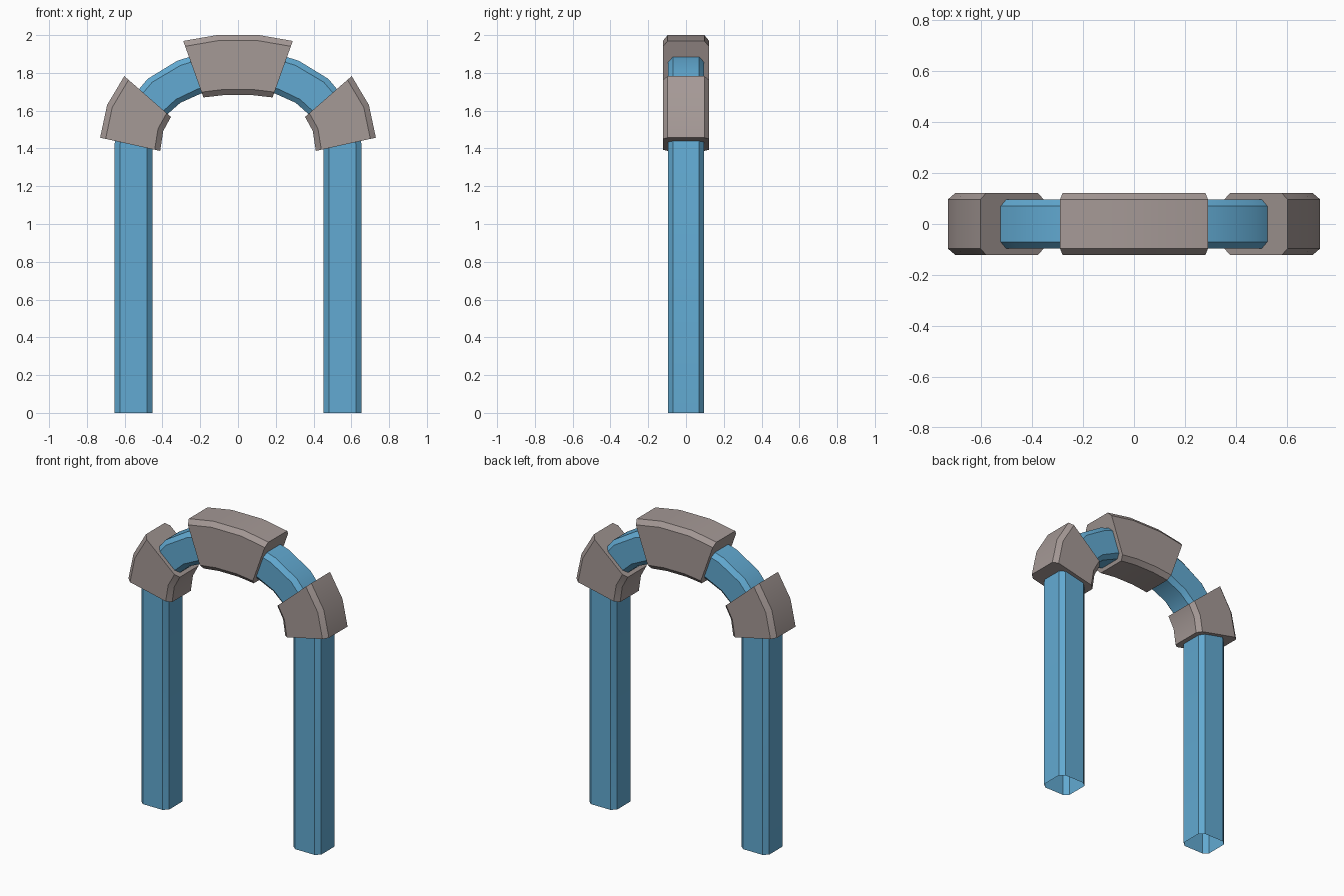
import bpy, bmesh
from math import sin, cos, radians, sqrt

cube = bpy.data.objects.get("Cube")
if cube:
    bpy.data.objects.remove(cube, do_unlink=True)


def material(name, rgb):
    mat = bpy.data.materials.new(name)
    mat.use_nodes = True
    mat.diffuse_color = (*rgb, 1)
    mat.node_tree.nodes["Principled BSDF"].inputs["Base Color"].default_value = (*rgb, 1)
    return mat


BLUE = material("painted blue", (0.122, 0.402, 0.645))
STONE = material("warm grey stone", (0.376, 0.319, 0.305))


def loft(name, outer, inner, half, flat, cut, mat, capped):
    """Sweep a chamfered rectangle along matching outer and inner (x, z) outlines."""
    bm = bmesh.new()
    rings = []
    for (ox, oz), (ix, iz) in zip(outer, inner):
        length = sqrt((ix - ox) ** 2 + (iz - oz) ** 2)
        c = cut / length
        section = [(0, -flat), (c, -half), (1 - c, -half), (1, -flat),
                   (1, flat), (1 - c, half), (c, half), (0, flat)]
        rings.append([bm.verts.new((ox + (ix - ox) * t, y, oz + (iz - oz) * t))
                      for t, y in section])
    for a, b in zip(rings, rings[1:]):
        for i in range(8):
            j = (i + 1) % 8
            bm.faces.new((a[i], a[j], b[j], b[i]))
    if capped:
        bm.faces.new(rings[0])
        bm.faces.new(rings[-1])
    bmesh.ops.recalc_face_normals(bm, faces=bm.faces)
    mesh = bpy.data.meshes.new(name)
    bm.to_mesh(mesh)
    bm.free()
    mesh.materials.append(mat)
    obj = bpy.data.objects.new(name, mesh)
    bpy.context.collection.objects.link(obj)
    bpy.ops.object.select_all(action='DESELECT')
    bpy.context.view_layer.objects.active = obj
    obj.select_set(True)
    bpy.ops.object.shade_smooth_by_angle(angle=radians(30))
    return obj


def mirrored(points):
    return [(-x, z) for x, z in points]


# Two posts joined by a flattened round arch, hollow and open at the feet
SPRING = 1.42


def arch_outline(a, b):
    arc = []
    for k in range(11):
        s, c = sin(radians(18 * k)), cos(radians(18 * k))
        r = 1 / sqrt((c / a) ** 2 + (s / b) ** 2)
        arc.append((r * c, SPRING + r * s))
    return [(a, 0)] + arc + [(-a, 0)]


loft("arch_frame", arch_outline(0.655, 0.51), arch_outline(0.453, 0.30),
     0.096, 0.07, 0.03, BLUE, False)

# Keystone at the crown
key_outer = [(0.29, 1.969), (0.112, 2.0)]
key_inner = [(0.183, 1.67), (0.07, 1.683)]
loft("keystone", key_outer + mirrored(key_outer[::-1]),
     key_inner + mirrored(key_inner[::-1]), 0.122, 0.097, 0.03, STONE, True)

# Shoulder stones at the top of each post
side_outer = [(0.602, 1.783), (0.693, 1.63), (0.73, 1.457)]
side_inner = [(0.355, 1.567), (0.396, 1.492), (0.412, 1.387)]
loft("left_shoulder_stone", side_outer, side_inner,
     0.122, 0.097, 0.03, STONE, True)
loft("right_shoulder_stone", mirrored(side_outer), mirrored(side_inner),
     0.122, 0.097, 0.03, STONE, True)
